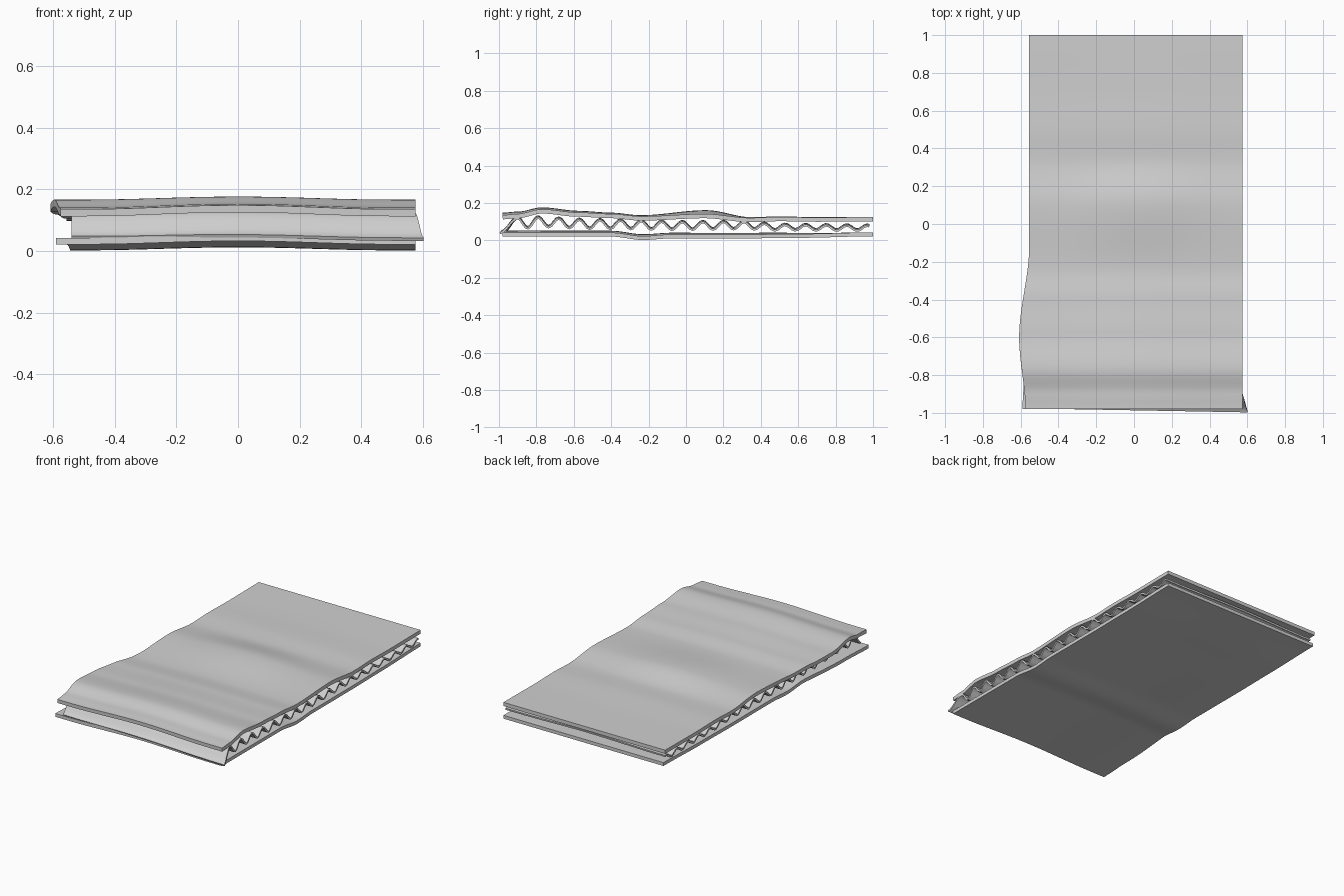
import bpy
import math

if "Cube" in bpy.data.objects:
    bpy.data.objects.remove(bpy.data.objects["Cube"])

grey = bpy.data.materials.new("plain_grey")
grey.use_nodes = True
GREY = (0.63, 0.63, 0.63, 1)
grey.diffuse_color = GREY
grey.node_tree.nodes["Principled BSDF"].inputs["Base Color"].default_value = GREY


def curve(points, t):
    """Smooth interpolation through a few (position, value) points."""
    if t <= points[0][0]:
        return points[0][1]
    for (a, va), (b, vb) in zip(points, points[1:]):
        if t <= b:
            k = (t - a) / (b - a)
            return va + (vb - va) * k * k * (3 - 2 * k)
    return points[-1][1]


def arch(x):
    """Gentle rise across the width, zero at both sides."""
    return 0.5 + 0.5 * math.cos(math.pi * min(1, abs(x) / 0.5))


def sheet(name, rows, columns, place, thickness):
    """Grid over the sheet's area, bent by place(u, v) and given a thickness."""
    verts = [place(i / columns, j / rows) for j in range(rows + 1) for i in range(columns + 1)]
    w = columns + 1
    faces = [(j * w + i, j * w + i + 1, (j + 1) * w + i + 1, (j + 1) * w + i)
             for j in range(rows) for i in range(columns)]
    mesh = bpy.data.meshes.new(name)
    mesh.from_pydata(verts, [], faces)
    mesh.materials.append(grey)
    obj = bpy.data.objects.new(name, mesh)
    bpy.context.collection.objects.link(obj)
    bpy.ops.object.select_all(action="DESELECT")
    bpy.context.view_layer.objects.active = obj
    obj.select_set(True)
    solid = obj.modifiers.new("thickness", "SOLIDIFY")
    solid.thickness = thickness
    solid.offset = 0
    bpy.ops.object.modifier_apply(modifier=solid.name)
    bpy.ops.object.shade_smooth_by_angle(angle=math.radians(30))
    return obj


# Top liner: wavy sheet whose left edge bulges near the front
TOP_HEIGHT = [(-0.98, 0.124), (-0.9, 0.13), (-0.77, 0.155), (-0.58, 0.138), (-0.4, 0.13),
              (-0.24, 0.117), (0.1, 0.13), (0.34, 0.109), (0.5, 0.114), (0.7, 0.111), (1, 0.113)]
TOP_ARCH = [(-0.98, 0.013), (-0.77, 0.01), (-0.25, 0.006), (0.12, 0.02), (0.36, 0.003), (1, 0)]
TOP_LEFT = [(-0.98, -0.575), (-0.6, -0.608), (-0.12, -0.555)]


def top_place(u, v):
    y = -0.98 + 1.98 * v
    left = curve(TOP_LEFT, y)
    x = left + (0.575 - left) * u
    return x, y, curve(TOP_HEIGHT, y) + curve(TOP_ARCH, y) * arch(x)


sheet("top_liner", 100, 20, top_place, 0.023)

# Bottom liner: flatter sheet with a shallow dip and a flared front left corner
BOTTOM_HEIGHT = [(-0.98, 0.032), (-0.4, 0.031), (-0.23, 0.0125), (-0.08, 0.021),
                 (0.3, 0.021), (0.6, 0.024), (1, 0.032)]
BOTTOM_ARCH = [(-0.98, 0.011), (0.3, 0.009), (1, 0)]
BOTTOM_LEFT = [(-0.98, -0.59), (-0.75, -0.58), (-0.2, -0.543)]


def bottom_place(u, v):
    y = -0.98 + 1.98 * v
    left = curve(BOTTOM_LEFT, y)
    x = left + (0.575 - left) * u
    return x, y, curve(BOTTOM_HEIGHT, y) + curve(BOTTOM_ARCH, y) * arch(x)


sheet("bottom_liner", 80, 20, bottom_place, 0.021)

# Corrugated core: evenly pitched flutes, larger at the front, with a skewed front flap
CORE_HEIGHT = [(-1, 0.075), (-0.8, 0.095), (-0.5, 0.084), (0, 0.076), (0.3, 0.078),
               (0.5, 0.067), (1, 0.064)]
CORE_DEPTH = [(-1, 0.035), (-0.7, 0.024), (0.2, 0.02), (0.6, 0.014), (1, 0.013)]


def core_place(u, v):
    y = -0.995 + 1.975 * v
    pitch = 0.11 if y > -0.9 else 0.2
    wave = math.cos(2 * math.pi * (y + 0.9) / pitch)
    front = max(0, (-0.9 - y) / 0.1)
    x = -0.54 + (1.115 + 0.028 * front) * u
    z = curve(CORE_HEIGHT, y) + curve(CORE_DEPTH, y) * wave
    z += 0.008 * arch(x) + 0.006 * front * (0.5 - u)
    return x, y + 0.022 * front * (1 - u), z


sheet("corrugated_core", 144, 16, core_place, 0.011)
